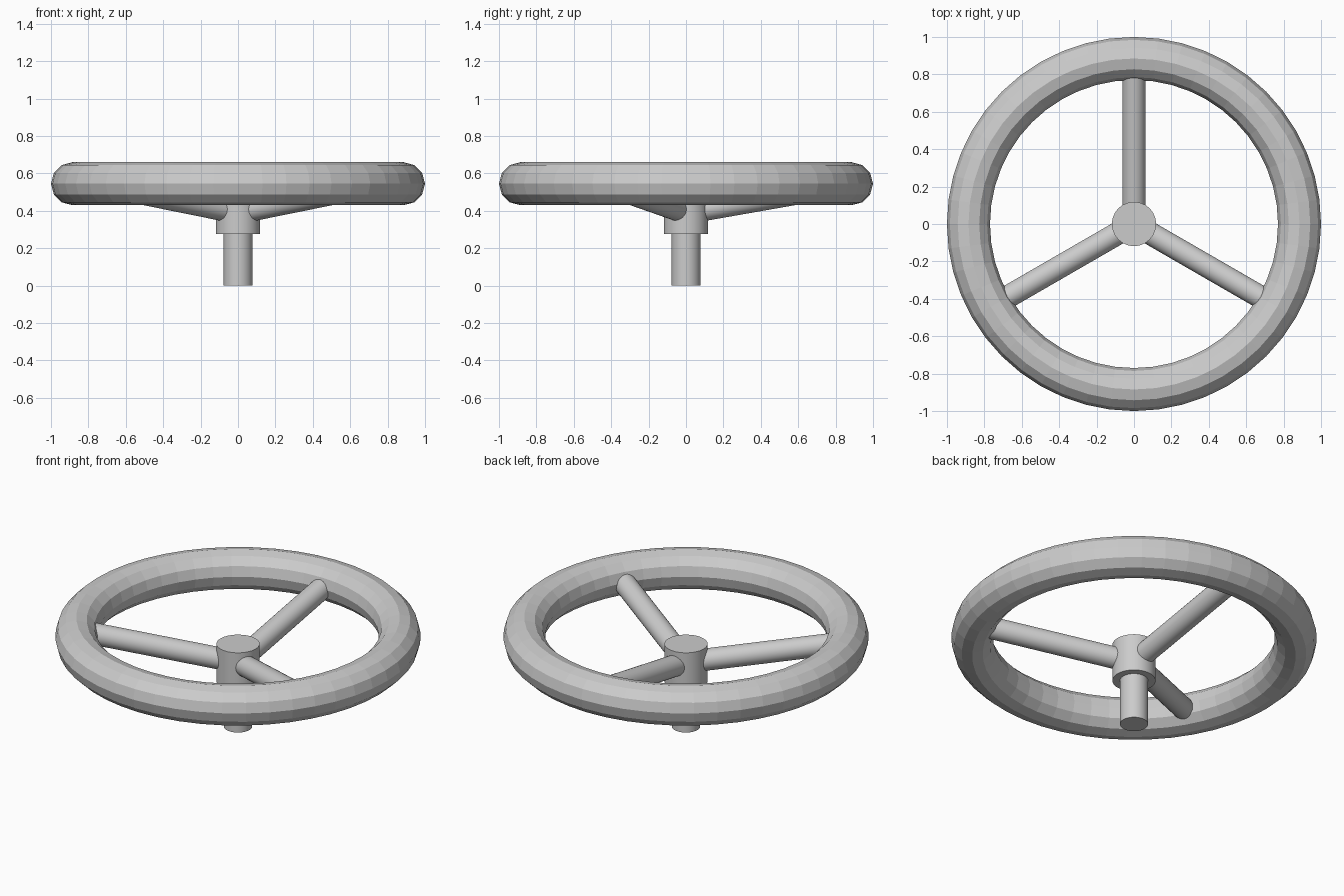
import bpy
import math
from mathutils import Vector

cube = bpy.data.objects.get("Cube")
if cube:
    bpy.data.objects.remove(cube, do_unlink=True)

# One plain grey for the whole wheel
GREY = (0.6, 0.6, 0.6, 1.0)
grey = bpy.data.materials.new("plain grey")
grey.use_nodes = True
grey.diffuse_color = GREY
grey.node_tree.nodes["Principled BSDF"].inputs["Base Color"].default_value = GREY


def finish(name, smooth=True):
    obj = bpy.context.object
    obj.name = name
    obj.data.materials.append(grey)
    if smooth:
        bpy.ops.object.shade_smooth_by_angle(angle=math.radians(30))
    return obj


def rod(name, start, end, radius, sides=48):
    """Round bar between two points."""
    start, end = Vector(start), Vector(end)
    axis = end - start
    bpy.ops.mesh.primitive_cylinder_add(
        vertices=sides, radius=radius, depth=axis.length,
        location=(start + end) / 2,
        rotation=axis.to_track_quat("Z", "Y").to_euler())
    return finish(name)


RIM_RADIUS, RIM_TUBE, RIM_Z = 0.885, 0.115, 0.545

# Faceted rim
bpy.ops.mesh.primitive_torus_add(
    major_segments=48, minor_segments=12,
    major_radius=RIM_RADIUS, minor_radius=RIM_TUBE, location=(0, 0, RIM_Z))
finish("rim", smooth=False)

# Shaft and hub
rod("shaft", (0, 0, 0), (0, 0, 0.3), 0.077)
rod("hub", (0, 0, 0.275), (0, 0, 0.5), 0.118)

# Three spokes rising from the hub into the rim
for name, degrees in (("back", 90), ("right", 210), ("left", 330)):
    a = math.radians(degrees)
    tip = (RIM_RADIUS * math.cos(a), RIM_RADIUS * math.sin(a), RIM_Z)
    rod(name + "_spoke", (0, 0, 0.39), tip, 0.061, 32)
